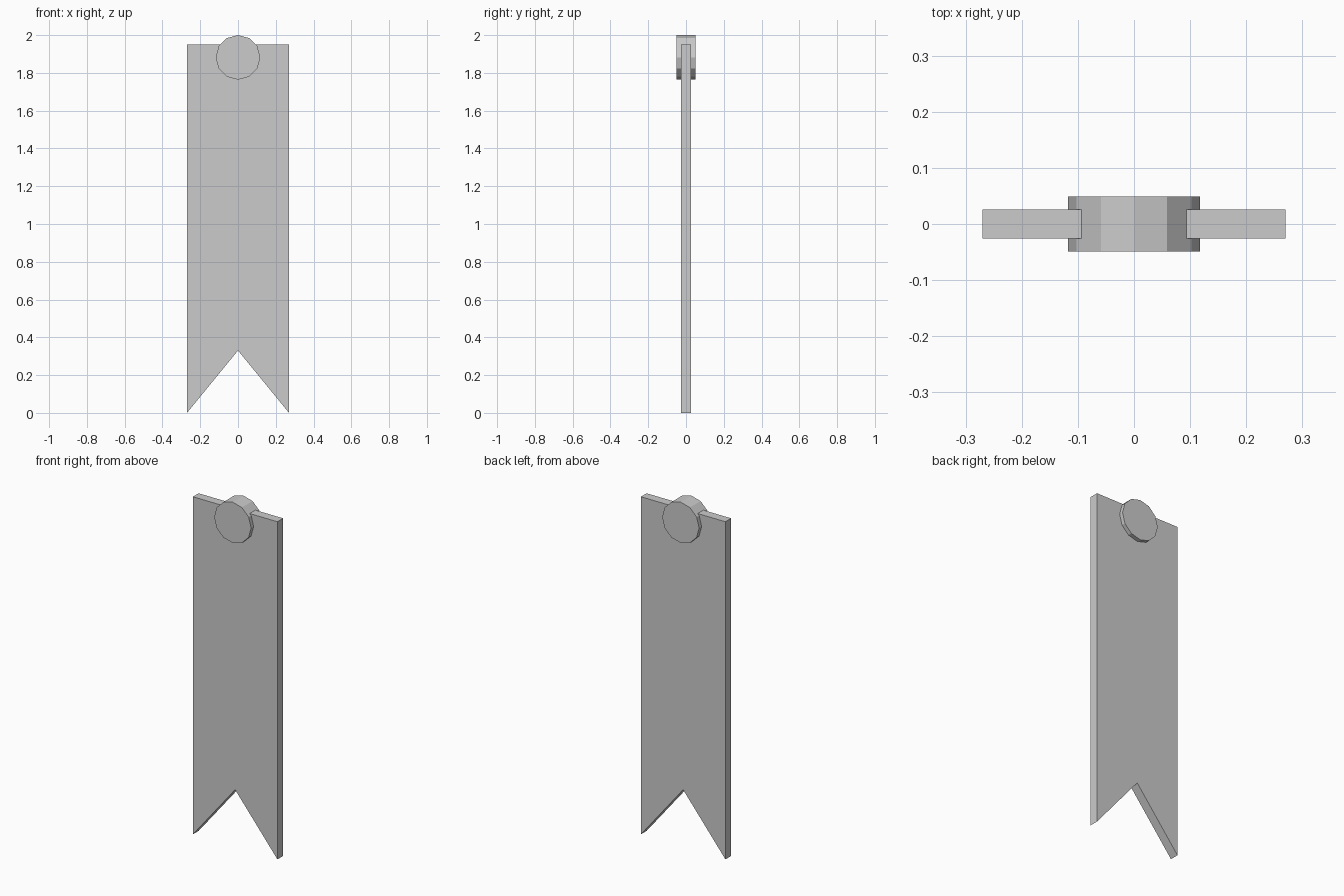
import bpy, bmesh
from math import radians
from mathutils import Matrix

if "Cube" in bpy.data.objects:
    bpy.data.objects.remove(bpy.data.objects["Cube"])

grey = bpy.data.materials.new("plain grey")
grey.diffuse_color = (0.6, 0.6, 0.6, 1)
grey.use_nodes = True
grey.node_tree.nodes["Principled BSDF"].inputs["Base Color"].default_value = grey.diffuse_color


def add_object(name, bm):
    bmesh.ops.recalc_face_normals(bm, faces=bm.faces)
    mesh = bpy.data.meshes.new(name)
    bm.to_mesh(mesh)
    bm.free()
    mesh.materials.append(grey)
    obj = bpy.data.objects.new(name, mesh)
    bpy.context.collection.objects.link(obj)
    return obj


# Hanging ribbon: swallowtail outline pushed through its thickness
half_width, half_thick, top, notch = 0.27, 0.026, 1.95, 0.33
outline = [(-half_width, 0), (0, notch), (half_width, 0),
           (half_width, top), (-half_width, top)]
bm = bmesh.new()
face = bm.faces.new([bm.verts.new((x, -half_thick, z)) for x, z in outline])
pushed = bmesh.ops.extrude_face_region(bm, geom=[face])["geom"]
bmesh.ops.translate(bm, vec=(0, 2 * half_thick, 0),
                    verts=[v for v in pushed if isinstance(v, bmesh.types.BMVert)])
add_object("ribbon", bm)

# Twelve-sided round button through the top of the ribbon, a corner pointing up
radius = 0.118
bm = bmesh.new()
bmesh.ops.create_cone(bm, cap_ends=True, segments=12, radius1=radius, radius2=radius,
                      depth=0.098,
                      matrix=Matrix.Translation((0, 0, 2 - radius)) @ Matrix.Rotation(radians(90), 4, 'X'))
add_object("button", bm)
